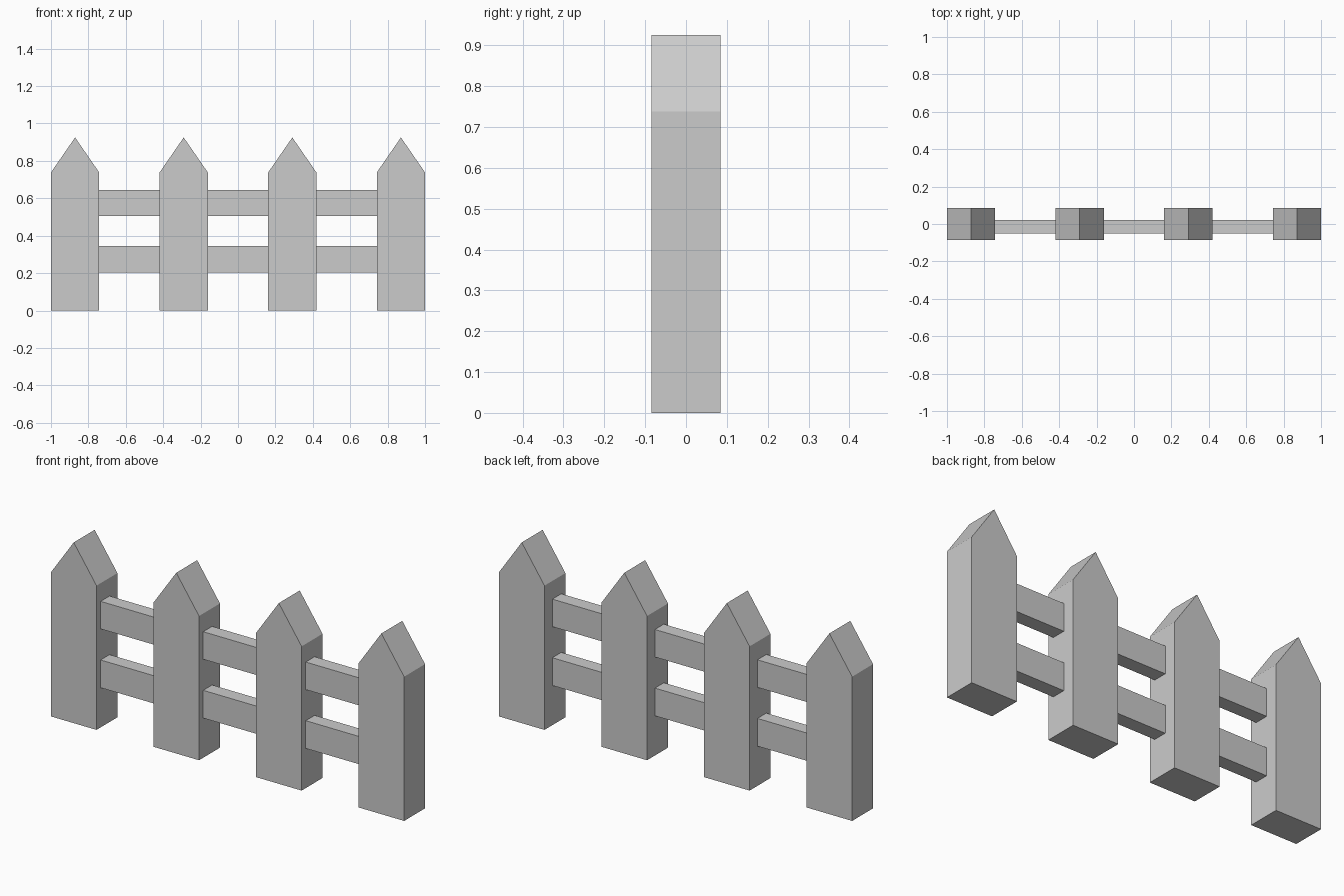
import bpy, bmesh

if "Cube" in bpy.data.objects:
    bpy.data.objects.remove(bpy.data.objects["Cube"])

PITCH = 0.5807      # spacing between picket centres
HALF_W = 0.129      # half picket width
HALF_D = 0.0845     # half picket depth


def make_object(name, bm):
    bmesh.ops.recalc_face_normals(bm, faces=bm.faces[:])
    mesh = bpy.data.meshes.new(name)
    bm.to_mesh(mesh)
    bm.free()
    obj = bpy.data.objects.new(name, mesh)
    bpy.context.collection.objects.link(obj)
    return obj


def extrude_profile(name, points, y0, y1):
    """Extrude a closed x/z outline from y0 to y1."""
    bm = bmesh.new()
    face = bm.faces.new([bm.verts.new((x, y0, z)) for x, z in points])
    ext = bmesh.ops.extrude_face_region(bm, geom=[face])["geom"]
    verts = [g for g in ext if isinstance(g, bmesh.types.BMVert)]
    bmesh.ops.translate(bm, vec=(0, y1 - y0, 0), verts=verts)
    return make_object(name, bm)


# Pointed pickets
outline = [(-HALF_W, 0), (HALF_W, 0), (HALF_W, 0.738), (0, 0.925), (-HALF_W, 0.738)]
for i in range(4):
    picket = extrude_profile(f"picket_{i + 1}", outline, -HALF_D, HALF_D)
    picket.location.x = (i - 1.5) * PITCH

# Horizontal rails, ending inside the outer pickets
end = 1.5 * PITCH
for name, z0, z1 in (("lower_rail", 0.203, 0.345), ("upper_rail", 0.504, 0.645)):
    extrude_profile(name, [(-end, z0), (end, z0), (end, z1), (-end, z1)], -0.051, 0.021)
